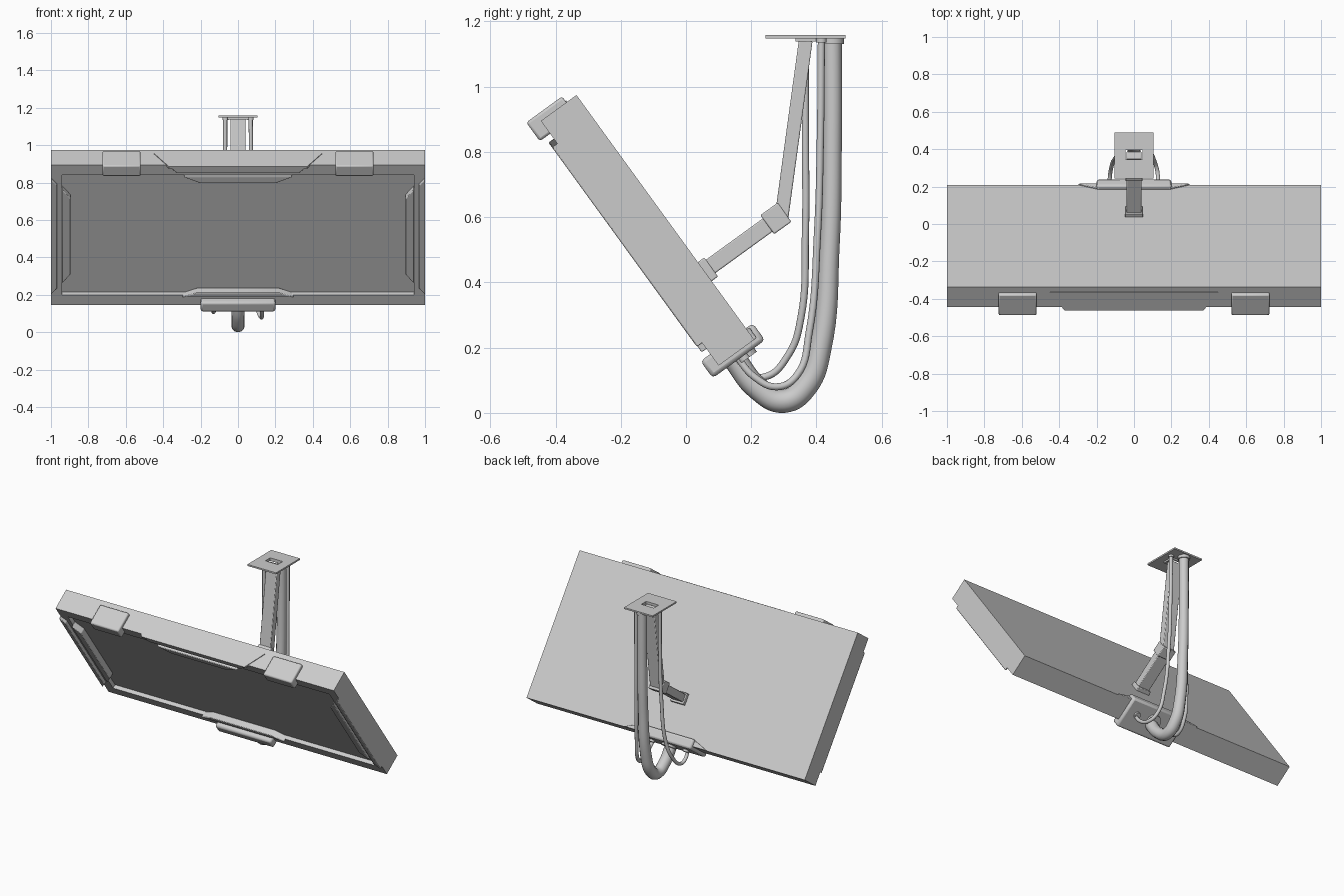
import bpy, bmesh, math
from mathutils import Matrix, Vector

if "Cube" in bpy.data.objects:
    bpy.data.objects.remove(bpy.data.objects["Cube"])

# Panel frame: local x, y = up along the panel, z = out of its front face
TILT = Matrix.Translation((0, -0.1725, 0.52)) @ Matrix.Rotation(math.radians(126), 4, 'X')
UP = Matrix.Identity(4)


def finish(name, bm, mat, bevel=0.0):
    bmesh.ops.recalc_face_normals(bm, faces=bm.faces)
    me = bpy.data.meshes.new(name)
    bm.to_mesh(me)
    bm.free()
    ob = bpy.data.objects.new(name, me)
    ob.matrix_world = mat
    bpy.context.collection.objects.link(ob)
    if bevel:
        m = ob.modifiers.new("bevel", 'BEVEL')
        m.width, m.segments = bevel, 2
    return ob


def box(name, x, y, z, mat=TILT, bevel=0.0):
    bm = bmesh.new()
    bmesh.ops.create_cube(bm, size=1)
    for v in bm.verts:
        v.co = [(r[0] + r[1]) / 2 + c * (r[1] - r[0]) for r, c in zip((x, y, z), v.co)]
    return finish(name, bm, mat, bevel)


def loft(name, a, b, mat=TILT, bevel=0.0):
    """Solid between two matching rings of points."""
    bm = bmesh.new()
    A, B = [bm.verts.new(p) for p in a], [bm.verts.new(p) for p in b]
    bm.faces.new(A)
    bm.faces.new(B)
    for i in range(len(A)):
        j = (i + 1) % len(A)
        bm.faces.new((A[i], A[j], B[j], B[i]))
    return finish(name, bm, mat, bevel)


def trim(name, long, short, base, tip, z0, z1, side=0):
    """Trapezoid plate; side=+-1 turns it onto a left or right edge."""
    pts = [(-long, base), (long, base), (short, tip), (-short, tip)]
    if side:
        pts = [(side * q, p) for p, q in pts]
    return loft(name, [(*p, z0) for p in pts], [(*p, z1) for p in pts], bevel=0.004)


def beam(name, p, q, wx, wt, bevel=0.004):
    """Rectangular bar between two (y, z) points."""
    p, q = Vector((0, *p)), Vector((0, *q))
    mat = Matrix.Translation(p) @ Matrix.Rotation(-math.atan2((q - p).y, (q - p).z), 4, 'X')
    return box(name, (-wx / 2, wx / 2), (-wt / 2, wt / 2), (0, (q - p).length), mat, bevel)


def cut(ob, cutter):
    m = ob.modifiers.new("cut", 'BOOLEAN')
    m.operation, m.object, m.solver = 'DIFFERENCE', cutter, 'EXACT'
    cutter.hide_render = True
    cutter.hide_set(True)


def cable(name, pts, r):
    cu = bpy.data.curves.new(name, 'CURVE')
    cu.dimensions, cu.bevel_depth, cu.bevel_resolution = '3D', r, 4
    cu.use_fill_caps, cu.resolution_u = True, 8
    s = cu.splines.new('BEZIER')
    s.bezier_points.add(len(pts) - 1)
    for b, (co, k) in zip(s.bezier_points, pts):
        b.co, b.radius = co, k
        b.handle_left_type = b.handle_right_type = 'AUTO'
    ob = bpy.data.objects.new(name, cu)
    bpy.context.collection.objects.link(ob)


def collar(name, x, y, r, z0, z1, mat):
    bm = bmesh.new()
    bmesh.ops.create_cone(bm, cap_ends=True, segments=16, radius1=r, radius2=r, depth=z1 - z0,
                          matrix=Matrix.Translation((x, y, (z0 + z1) / 2)))
    finish(name, bm, mat)


# Screen housing with recessed display
body = box("screen_housing", (-1, 1), (-0.4635, 0.4635), (-0.135, 0))
cut(body, box("recess_cutter", (-0.94, 0.94), (-0.396, 0.396), (-0.025, 0.1)))

# Trims round the display
trim("top_inner_trim", 0.29, 0.20, 0.396, 0.355, -0.026, 0.02)
trim("bottom_inner_trim", 0.30, 0.22, -0.400, -0.368, -0.026, 0.018)
for s, side in ((-1, "left"), (1, "right")):
    trim(side + "_inner_trim", 0.31, 0.25, 0.94, 0.895, -0.026, 0.015, s)
    trim(side + "_outer_trim", 0.38, 0.34, 1.0, 0.968, -0.004, 0.02, s)

# Trapezoid trim wrapping the top edge
t = [(-0.45, -0.10), (0.45, -0.10), (0.37, 0.02), (-0.37, 0.02)]
loft("top_edge_trim", [(x, 0.455, w) for x, w in t], [(x, 0.468, w) for x, w in t])
trim("top_front_trim", 0.37, 0.33, 0.468, 0.425, -0.004, 0.02)
trim("bottom_back_trim", 0.30, 0.20, -0.4635, -0.425, -0.145, -0.13)

# Top clips and bottom connector block
for s, side in ((-1, "left"), (1, "right")):
    box(side + "_clip", sorted((s * 0.52, s * 0.725)), (0.415, 0.486), (-0.097, 0.039), bevel=0.008)
box("connector_block", (-0.2, 0.2), (-0.484, -0.42), (-0.161, 0.037), bevel=0.012)

# Ceiling plate with square opening
plate = box("ceiling_plate", (-0.103, 0.103), (0.243, 0.489), (1.148, 1.158), UP)
cut(plate, box("plate_cutter", (-0.045, 0.045), (0.345, 0.395), (1.1, 1.2), UP))
ring = box("arm_socket", (-0.055, 0.055), (0.335, 0.405), (1.138, 1.15), UP)
cut(ring, box("socket_cutter", (-0.045, 0.045), (0.345, 0.395), (1.1, 1.2), UP))

# Bent support arm
beam("upper_arm", (0.293, 0.60), (0.367, 1.142), 0.08, 0.042)
beam("elbow", (0.249, 0.577), (0.302, 0.615), 0.092, 0.072)
beam("lower_arm", (0.07, 0.445), (0.27, 0.59), 0.08, 0.05)
beam("arm_mount", (0.055, 0.431), (0.077, 0.447), 0.095, 0.072)

# Hanging cables
main = [(0.449, 1.148, .8), (0.449, 0.85, .8), (0.44, 0.5, .84), (0.412, 0.2, .95),
        (0.37, 0.085, 1), (0.30, 0.036, 1), (0.22, 0.075, 1), (0.145, 0.17, 1)]
cable("main_cable", [((0, y, z), r) for y, z, r in main], 0.036)
right = [(.068, .415, 1.148), (.07, .412, .85), (.075, .403, .55), (.09, .378, .25),
         (.108, .34, .115), (.125, .28, .08), (.128, .21, .11), (.12, .15, .18)]
left = [(-.068, .365, 1.148), (-.07, .366, .85), (-.08, .366, .55), (-.10, .352, .29),
        (-.118, .315, .18), (-.13, .24, .11), (-.13, .19, .125), (-.12, .15, .18)]
for name, pts in (("right_cable", right), ("left_cable", left)):
    cable(name, [(p, 1) for p in pts], 0.011)
    collar(name + "_socket", pts[0][0], pts[0][1], 0.016, 1.135, 1.15, UP)
collar("main_cable_socket", 0, 0.449, 0.035, 1.13, 1.15, UP)

# Cable sockets under the connector block
EDGE = TILT @ Matrix.Translation((0, -0.484, -0.075)) @ Matrix.Rotation(math.pi / 2, 4, 'X')
for x, r, n in ((0, 0.045, "main"), (0.122, 0.018, "right"), (-0.122, 0.018, "left")):
    collar(n + "_block_socket", x, 0, r, -0.01, 0.014, EDGE)

# Smooth shading with sharp edges kept
for ob in bpy.context.scene.objects:
    ob.select_set(ob.type == 'MESH' and not ob.hide_render)
    if ob.select_get():
        bpy.context.view_layer.objects.active = ob
bpy.ops.object.shade_smooth_by_angle(angle=math.radians(35))
